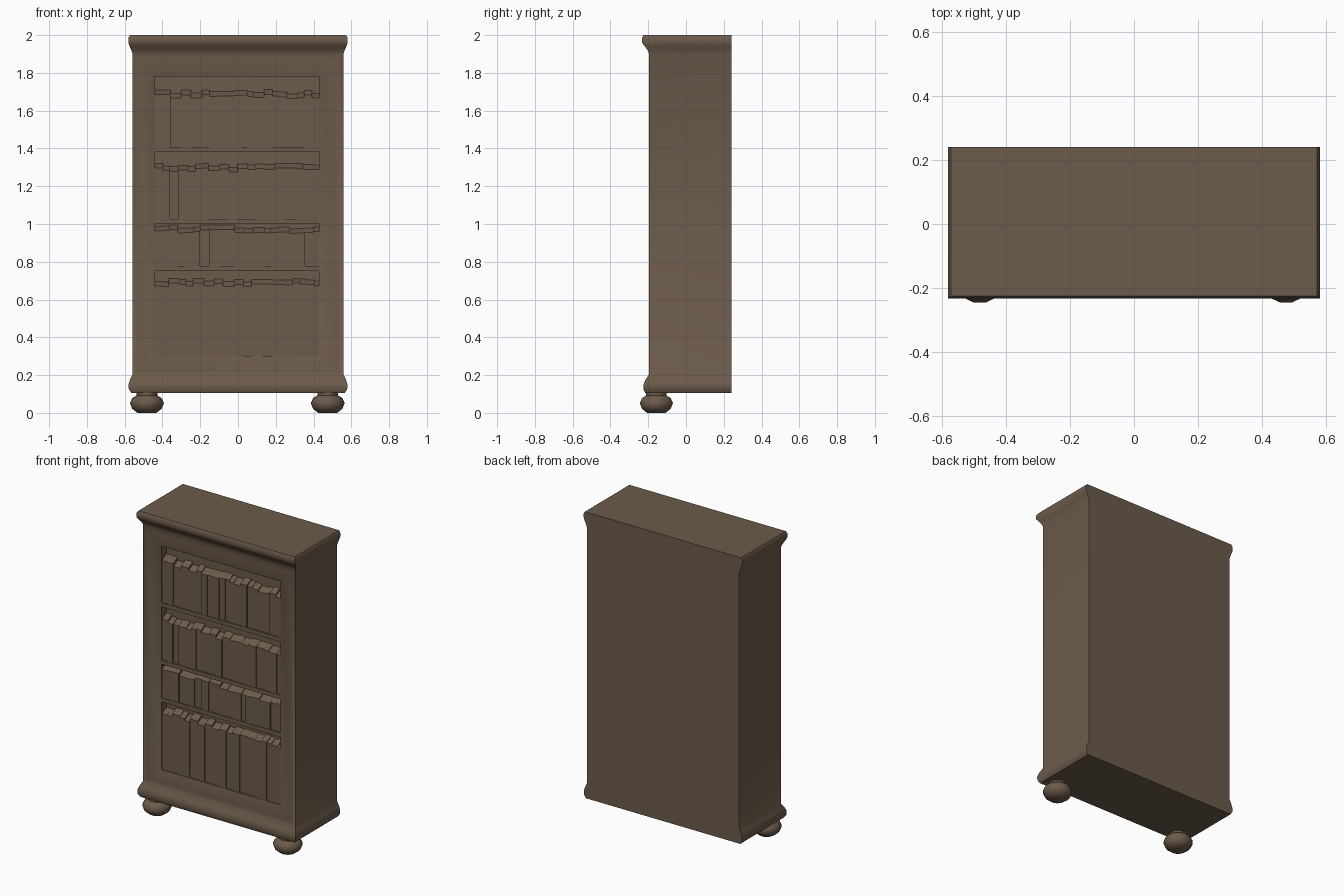
import bpy, bmesh, math, random

random.seed(4)
cube = bpy.data.objects.get("Cube")
if cube:
    bpy.data.objects.remove(cube, do_unlink=True)

wood = bpy.data.materials.new("brown wood")
wood.use_nodes = True
wood.diffuse_color = (0.15, 0.105, 0.07, 1)
wood.node_tree.nodes["Principled BSDF"].inputs["Base Color"].default_value = wood.diffuse_color

BACK = 0.24


def finish(name, bm, angle=40):
    bmesh.ops.recalc_face_normals(bm, faces=bm.faces)
    mesh = bpy.data.meshes.new(name)
    bm.to_mesh(mesh)
    bm.free()
    mesh.materials.append(wood)
    obj = bpy.data.objects.new(name, mesh)
    bpy.context.collection.objects.link(obj)
    bpy.ops.object.select_all(action="DESELECT")
    bpy.context.view_layer.objects.active = obj
    obj.select_set(True)
    bpy.ops.object.shade_smooth_by_angle(angle=math.radians(angle))
    return obj


def add_box(bm, x0, x1, y0, y1, z0, z1):
    box = bmesh.ops.create_cube(bm, size=1)["verts"]
    for v in box:
        v.co.x = x1 if v.co.x > 0 else x0
        v.co.y = y1 if v.co.y > 0 else y0
        v.co.z = z1 if v.co.z > 0 else z0
    return box


def bridge(bm, a, b, skip=()):
    for i in range(4):
        if i not in skip:
            j = (i + 1) % 4
            bm.faces.new((a[i], a[j], b[j], b[i]))


# Carcass: moulded base, straight sides and cornice; side 0 is the front
profile = [(0.565, -0.215, 0.105), (0.578, -0.225, 0.125), (0.58, -0.225, 0.15),
           (0.572, -0.215, 0.175), (0.558, -0.195, 0.205),
           (0.558, -0.195, 1.9), (0.565, -0.203, 1.92), (0.576, -0.222, 1.945),
           (0.581, -0.233, 1.96), (0.581, -0.233, 1.985), (0.572, -0.225, 2.0)]
bm = bmesh.new()
rings = []
for hx, front, z in profile:
    rings.append([bm.verts.new(p) for p in
                  ((-hx, front, z), (hx, front, z), (hx, BACK, z), (-hx, BACK, z))])
for k in range(len(rings) - 1):
    bridge(bm, rings[k], rings[k + 1], skip=(0,) if k == 4 else ())
bm.faces.new(rings[0])
bm.faces.new(rings[-1])

# Front frame: sloping mitred border around a shallow recess
nest = [rings[4][0], rings[4][1], rings[5][1], rings[5][0]]
for x0, x1, z0, z1, y in ((-0.53, 0.525, 0.225, 1.87, -0.195),
                          (-0.455, 0.445, 0.285, 1.795, -0.175),
                          (-0.44, 0.43, 0.3, 1.78, -0.17),
                          (-0.44, 0.43, 0.3, 1.78, -0.12)):
    inner = [bm.verts.new(p) for p in ((x0, y, z0), (x1, y, z0), (x1, y, z1), (x0, y, z1))]
    bridge(bm, nest, inner)
    nest = inner
bm.faces.new(nest)
finish("cabinet", bm)

# Shelves
bm = bmesh.new()
for z in (0.765, 1.015, 1.395):
    add_box(bm, -0.44, 0.43, -0.172, -0.11, z - 0.015, z + 0.012)
finish("shelves", bm)

# Rows of books with slightly uneven heights and spines
for row, (low, high) in enumerate(((0.3, 0.68), (0.777, 0.96), (1.027, 1.285), (1.407, 1.675))):
    bm = bmesh.new()
    x = -0.44
    while x < 0.425:
        end = min(x + random.uniform(0.03, 0.06), 0.43)
        top = high + random.uniform(-0.012, 0.012)
        spine = -0.166 + random.uniform(-0.004, 0.006)
        for v in add_box(bm, x, end, spine, -0.11, low, top):
            if v.co.z > low and v.co.y > -0.12:
                v.co.z += 0.03
        x = end
    finish(f"books_row_{row + 1}", bm, 20)

# Bun feet under the front corners
bun = [(0.05, 0), (0.078, 0.022), (0.09, 0.052), (0.078, 0.078), (0.055, 0.092), (0.055, 0.11)]
for side, cx in (("right", -0.482), ("left", 0.475)):
    bm = bmesh.new()
    loops = [[bm.verts.new((cx + r * math.cos(a), -0.157 + r * math.sin(a), z))
              for a in (math.tau * i / 14 for i in range(14))] for r, z in bun]
    for a, b in zip(loops, loops[1:]):
        for i in range(14):
            j = (i + 1) % 14
            bm.faces.new((a[i], a[j], b[j], b[i]))
    bm.faces.new(loops[0])
    bm.faces.new(loops[-1])
    finish(side + "_front_foot", bm, 50)
